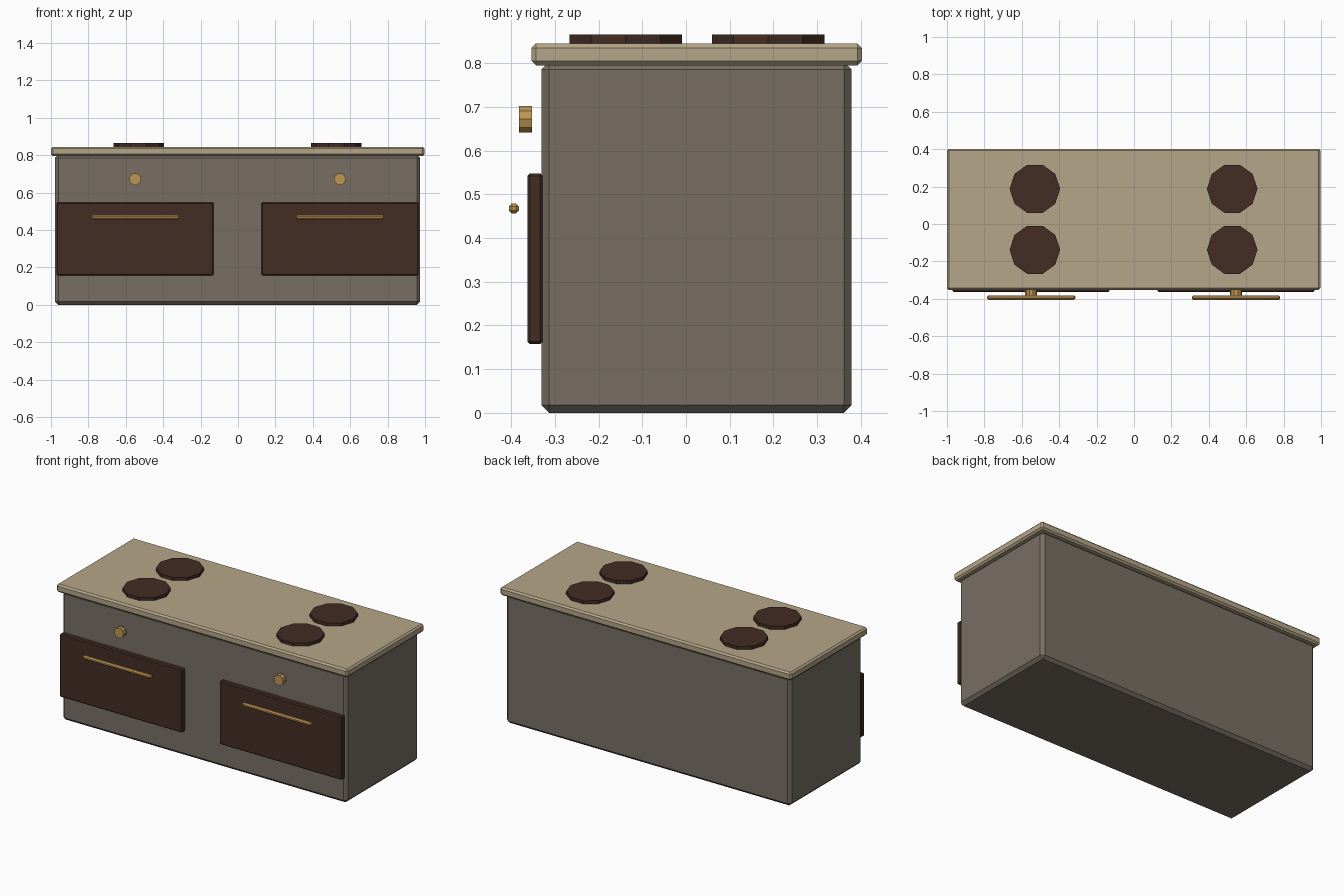
import bpy, bmesh, math
from mathutils import Matrix

if "Cube" in bpy.data.objects:
    bpy.data.objects.remove(bpy.data.objects["Cube"])


def material(name, rgb):
    m = bpy.data.materials.new(name)
    lin = [((c / 255 + 0.055) / 1.055) ** 2.4 for c in rgb]
    m.diffuse_color = (*lin, 1)
    m.use_nodes = True
    m.node_tree.nodes["Principled BSDF"].inputs["Base Color"].default_value = m.diffuse_color
    return m


GREY = material("warm_grey", (120, 111, 100))
TAN = material("tan_worktop", (182, 166, 137))
BROWN = material("dark_brown", (67, 45, 36))
BRASS = material("brass", (190, 150, 82))


def finish(bm, name, mat):
    mesh = bpy.data.meshes.new(name)
    bm.to_mesh(mesh)
    bm.free()
    mesh.materials.append(mat)
    obj = bpy.data.objects.new(name, mesh)
    bpy.context.collection.objects.link(obj)
    return obj


def box(name, lo, hi, bevel, mat):
    """Box between two corners with a one-step chamfer."""
    bm = bmesh.new()
    size = [b - a for a, b in zip(lo, hi)]
    mid = [(a + b) / 2 for a, b in zip(lo, hi)]
    bmesh.ops.create_cube(bm, size=1, matrix=Matrix.Translation(mid) @ Matrix.Diagonal((*size, 1)))
    obj = finish(bm, name, mat)
    mod = obj.modifiers.new("chamfer", "BEVEL")
    mod.width = bevel
    mod.segments = 1
    mod.limit_method = 'NONE'


def disc(name, centre, radius, depth, mat, facing_front=False):
    """Ten-sided disc with a corner on each side in x."""
    bm = bmesh.new()
    ring = [bm.verts.new((radius * math.cos(i * math.tau / 10),
                          radius * math.sin(i * math.tau / 10), -depth / 2)) for i in range(10)]
    base = bm.faces.new(ring)
    ext = bmesh.ops.extrude_face_region(bm, geom=[base], use_keep_orig=True)
    top = [v for v in ext["geom"] if isinstance(v, bmesh.types.BMVert)]
    bmesh.ops.translate(bm, verts=top, vec=(0, 0, depth))
    bmesh.ops.recalc_face_normals(bm, faces=bm.faces)
    turn = Matrix.Rotation(math.pi / 2 if facing_front else 0, 4, 'X')
    bmesh.ops.transform(bm, matrix=Matrix.Translation(centre) @ turn, verts=bm.verts)
    finish(bm, name, mat)


# Cabinet and worktop
box("cabinet", (-0.979, -0.331, 0), (0.974, 0.379, 0.803), 0.018, GREY)
box("worktop", (-1, -0.353, 0.795), (0.996, 0.402, 0.845), 0.01, TAN)

# Each half has a door, handle, knob and two burners
for side, x in (("left", -0.55), ("right", 0.545)):
    box(side + "_oven_door", (x - 0.42, -0.363, 0.157), (x + 0.42, -0.328, 0.548), 0.006, BROWN)
    box(side + "_handle", (x - 0.236, -0.405, 0.456), (x + 0.236, -0.382, 0.479), 0.007, BRASS)
    disc(side + "_knob", (x, -0.367, 0.672), 0.032, 0.03, BRASS, True)
    burner_x = -0.53 if side == "left" else 0.525
    for row, y in (("front", -0.138), ("back", 0.188)):
        disc(f"{side}_{row}_burner", (burner_x, y, 0.853), 0.135, 0.024, BROWN)
